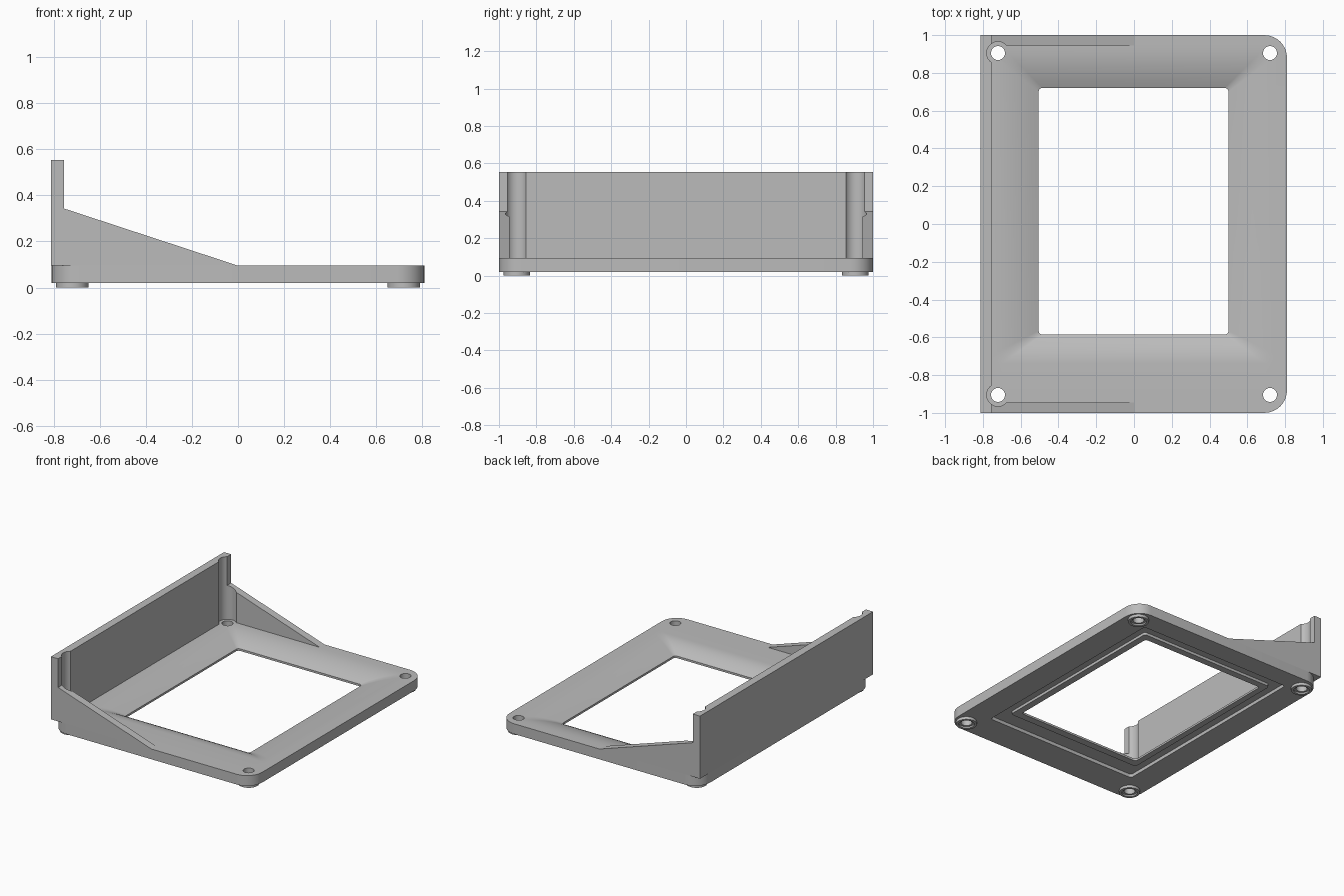
import bpy, bmesh
from math import cos, sin, pi, radians

cube = bpy.data.objects.get("Cube")
if cube:
    bpy.data.objects.remove(cube)

grey = bpy.data.materials.new("plain_grey")
grey.use_nodes = True
grey.diffuse_color = (0.5, 0.5, 0.5, 1)
grey.node_tree.nodes["Principled BSDF"].inputs["Base Color"].default_value = (0.5, 0.5, 0.5, 1)

HOLE_X, HOLE_Y = 0.72, 0.905
TOP, BOTTOM, LIP = 0.095, 0.02, 0.04
CORNERS = [(sx * HOLE_X, sy * HOLE_Y) for sx in (-1, 1) for sy in (-1, 1)]


def finish(name, bm):
    bmesh.ops.recalc_face_normals(bm, faces=bm.faces)
    mesh = bpy.data.meshes.new(name)
    bm.to_mesh(mesh)
    bm.free()
    obj = bpy.data.objects.new(name, mesh)
    bpy.context.collection.objects.link(obj)
    mesh.materials.append(grey)
    return obj


def activate(obj):
    bpy.ops.object.select_all(action='DESELECT')
    obj.select_set(True)
    bpy.context.view_layer.objects.active = obj


def smooth(obj):
    activate(obj)
    bpy.ops.object.shade_smooth_by_angle(angle=radians(25))


def prism(name, points, offset):
    """Extrude a flat polygon along an offset vector."""
    bm = bmesh.new()
    face = bm.faces.new([bm.verts.new(p) for p in points])
    out = bmesh.ops.extrude_face_region(bm, geom=[face])
    moved = [v for v in out["geom"] if isinstance(v, bmesh.types.BMVert)]
    bmesh.ops.translate(bm, verts=moved, vec=offset)
    return finish(name, bm)


def cylinder(name, x, y, r, z0, z1):
    ring = [(x + r * cos(2 * pi * i / 40), y + r * sin(2 * pi * i / 40), z0) for i in range(40)]
    return prism(name, ring, (0, 0, z1 - z0))


def cut(obj, cutter):
    mod = obj.modifiers.new("cut", 'BOOLEAN')
    mod.operation, mod.solver, mod.object = 'DIFFERENCE', 'EXACT', cutter
    activate(obj)
    bpy.ops.object.modifier_apply(modifier=mod.name)
    bpy.data.objects.remove(cutter)


def rounded_rect(bm, rect, r, z, steps=8):
    x0, x1, y0, y1 = rect
    centres = [(x1 - r, y1 - r), (x0 + r, y1 - r), (x0 + r, y0 + r), (x1 - r, y0 + r)]
    loop = []
    for q, (cx, cy) in enumerate(centres):
        for i in range(steps + 1):
            a = pi / 2 * (q + i / steps)
            loop.append(bm.verts.new((cx + r * cos(a), cy + r * sin(a), z)))
    return loop


# Frame: closed section swept through nested rounded rectangles
OUTER = (-0.81, 0.81, -1, 1)
SLOPE = (-0.75, 0.75, -0.74, 0.94)
OPENING = (-0.505, 0.5, -0.585, 0.72)
GROOVE_IN = (-0.55, 0.55, -0.64, 0.77)
GROOVE_OUT = (-0.62, 0.62, -0.77, 0.85)
bm = bmesh.new()
loops = [rounded_rect(bm, OUTER, 0.12, BOTTOM), rounded_rect(bm, OUTER, 0.12, TOP)]
for k in range(7):
    t = k / 6
    rect = [a + (b - a) * t for a, b in zip(SLOPE, OPENING)]
    loops.append(rounded_rect(bm, rect, 0.05 - 0.03 * t, TOP - (TOP - LIP) * t * t))
for rect, z in ((OPENING, 0.025), (GROOVE_IN, 0.025), (GROOVE_IN, 0.045),
                (GROOVE_OUT, 0.045), (GROOVE_OUT, BOTTOM)):
    loops.append(rounded_rect(bm, rect, 0.02, z))
for a, b in zip(loops, loops[1:] + loops[:1]):
    n = len(a)
    for i in range(n):
        j = (i + 1) % n
        bm.faces.new((a[i], a[j], b[j], b[i]))
frame = finish("frame", bm)
for x, y in CORNERS:
    cut(frame, cylinder("hole_cutter", x, y, 0.037, -0.1, 0.2))
smooth(frame)

# Feet: short bosses with a counterbored screw hole
for x, y in CORNERS:
    side = ("left" if x > 0 else "right") + ("_front" if y < 0 else "_back")
    foot = cylinder("foot_" + side, x, y, 0.07, 0, BOTTOM)
    cut(foot, cylinder("hole_cutter", x, y, 0.037, -0.1, 0.2))
    cut(foot, cylinder("bore_cutter", x, y, 0.052, -0.1, 0.012))
    smooth(foot)

# Upright wall with screwdriver channels at both ends
wall = prism("side_wall", [(-0.813, -1, TOP), (-0.755, -1, TOP), (-0.755, -1, 0.553),
                           (-0.813, -1, 0.553)], (0, 2, 0))

# Triangular ribs at front and back
ribs = []
for name, y in (("front_rib", -1), ("back_rib", 0.945)):
    ribs.append(prism(name, [(-0.755, y, TOP), (0, y, TOP), (-0.755, y, 0.343)], (0, 0.055, 0)))

for part, ys in ((wall, (-HOLE_Y, HOLE_Y)), (ribs[0], (-HOLE_Y,)), (ribs[1], (HOLE_Y,))):
    for y in ys:
        cut(part, cylinder("channel_cutter", -HOLE_X, y, 0.06, 0.05, 0.7))
    smooth(part)
